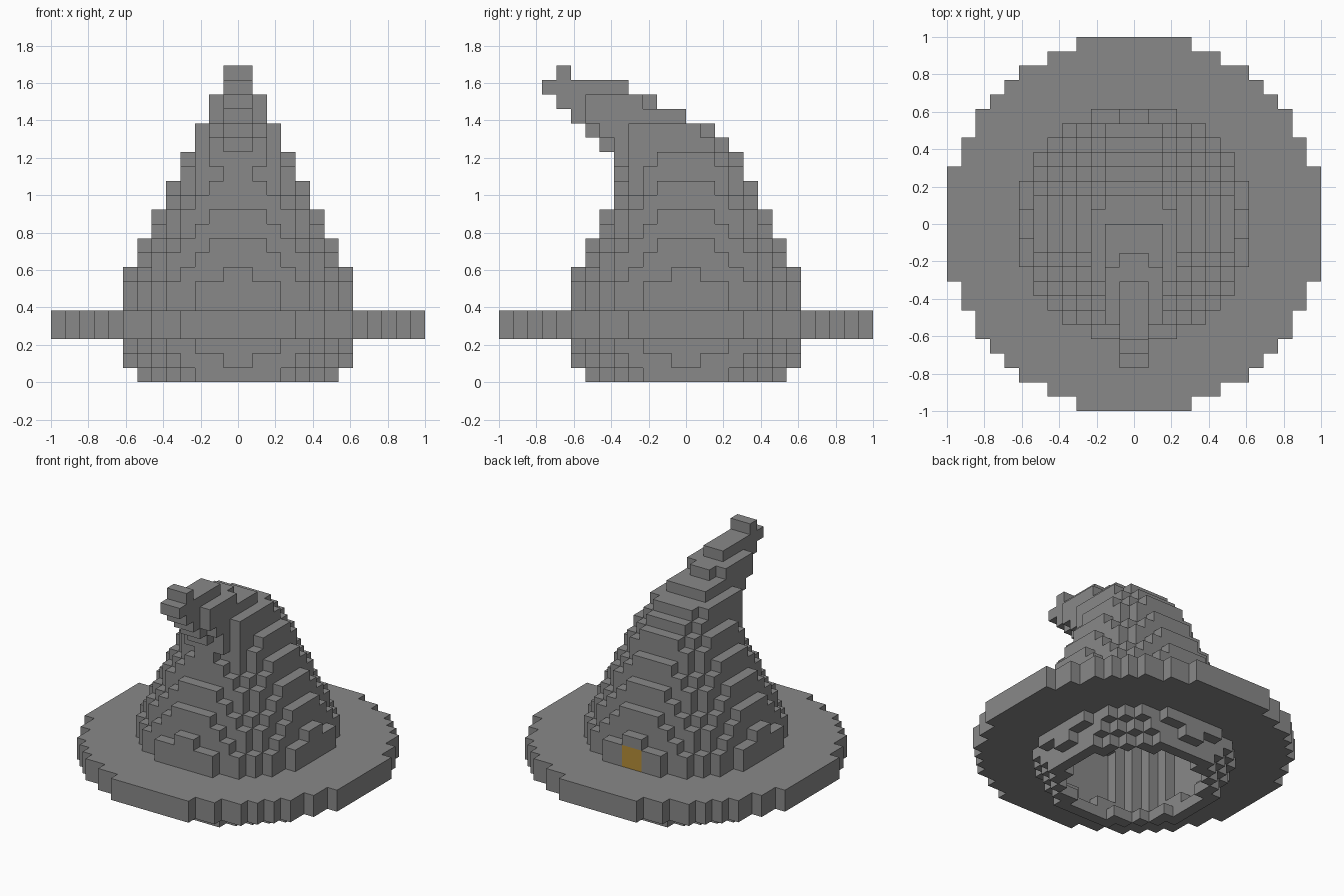
import bpy
import bmesh
import math
from mathutils import Vector

cube = bpy.data.objects.get("Cube")
if cube:
    bpy.data.objects.remove(cube, do_unlink=True)

UNIT = 2 / 26  # edge of one block


def make_material(name, rgb):
    mat = bpy.data.materials.new(name)
    mat.use_nodes = True
    colour = (*rgb, 1)
    mat.diffuse_color = colour
    mat.node_tree.nodes["Principled BSDF"].inputs["Base Color"].default_value = colour
    return mat


GREY = make_material("felt grey", (0.25, 0.25, 0.25))
GOLD = make_material("buckle gold", (0.46, 0.27, 0.04))


def ring(layer, outer, inner=0):
    """Blocks of one layer whose centres lie between two radii."""
    reach = range(-math.ceil(outer), math.ceil(outer))
    return {(x, y, layer) for x in reach for y in reach
            if inner < math.hypot(x + 0.5, y + 0.5) <= outer}


def slab(layer, half, y0, y1):
    """Rectangular run of blocks in one layer, centred on x."""
    return {(x, y, layer) for x in range(-half, half) for y in range(y0, y1)}


def build(name, blocks, whole, is_gold=None):
    """Skin the blocks, leaving out faces covered by any part of the hat."""
    bm = bmesh.new()
    for block in blocks:
        for axis in range(3):
            for sign in (-1, 1):
                step = [0, 0, 0]
                step[axis] = sign
                if tuple(b + s for b, s in zip(block, step)) in whole:
                    continue
                normal = Vector(step)
                u = Vector([step[2], step[0], step[1]])
                v = normal.cross(u)
                centre = Vector(block) + Vector((0.5, 0.5, 0.5)) + normal / 2
                corners = [centre + (a * u + b * v) / 2
                           for a, b in ((-1, -1), (1, -1), (1, 1), (-1, 1))]
                face = bm.faces.new([bm.verts.new(c * UNIT) for c in corners])
                if is_gold and is_gold(block, step):
                    face.material_index = 1
    bmesh.ops.remove_doubles(bm, verts=bm.verts[:], dist=UNIT / 100)
    bmesh.ops.dissolve_limit(bm, angle_limit=0.01, verts=bm.verts[:],
                             edges=bm.edges[:], delimit={'MATERIAL', 'NORMAL'})
    mesh = bpy.data.meshes.new(name)
    bm.to_mesh(mesh)
    bm.free()
    mesh.materials.append(GREY)
    if is_gold:
        mesh.materials.append(GOLD)
    obj = bpy.data.objects.new(name, mesh)
    bpy.context.collection.objects.link(obj)


# Crown: a hollow stepped cone, rounded in at the rim
crown = set()
for layer in range(16):
    radius = min(8, 7 + 0.55 * layer, 7.62 - 0.47 * (layer - 7))
    crown |= ring(layer, radius, radius - 1)

# Bent tip: (layer, half width, front, back) runs leaning to the front
tip = set()
for run in [(14, 1, -5, -3), (15, 2, -5, -2), (15, 3, -4, 3),
            (16, 3, -4, 2), (16, 2, -5, 3), (16, 1, -6, 3),
            (17, 3, -4, 1), (17, 2, -6, 2), (17, 1, -7, 2),
            (18, 2, -7, 0), (18, 1, -8, 0),
            (19, 2, -7, -3), (19, 1, -9, -2),
            (20, 1, -10, -4), (21, 1, -9, -8)]:
    tip |= slab(*run)
tip -= crown

# Brim: a flat disc two blocks thick around the crown
brim = ring(3, 13, 8) | ring(4, 13, 8)

whole = crown | tip | brim


def back_buckle(block, step):
    x, y, z = block
    return step[1] == 1 and y == 7 and x in (-1, 0) and z in (5, 6)


build("crown", crown, whole, back_buckle)
build("bent_tip", tip, whole)
build("brim", brim, whole)
